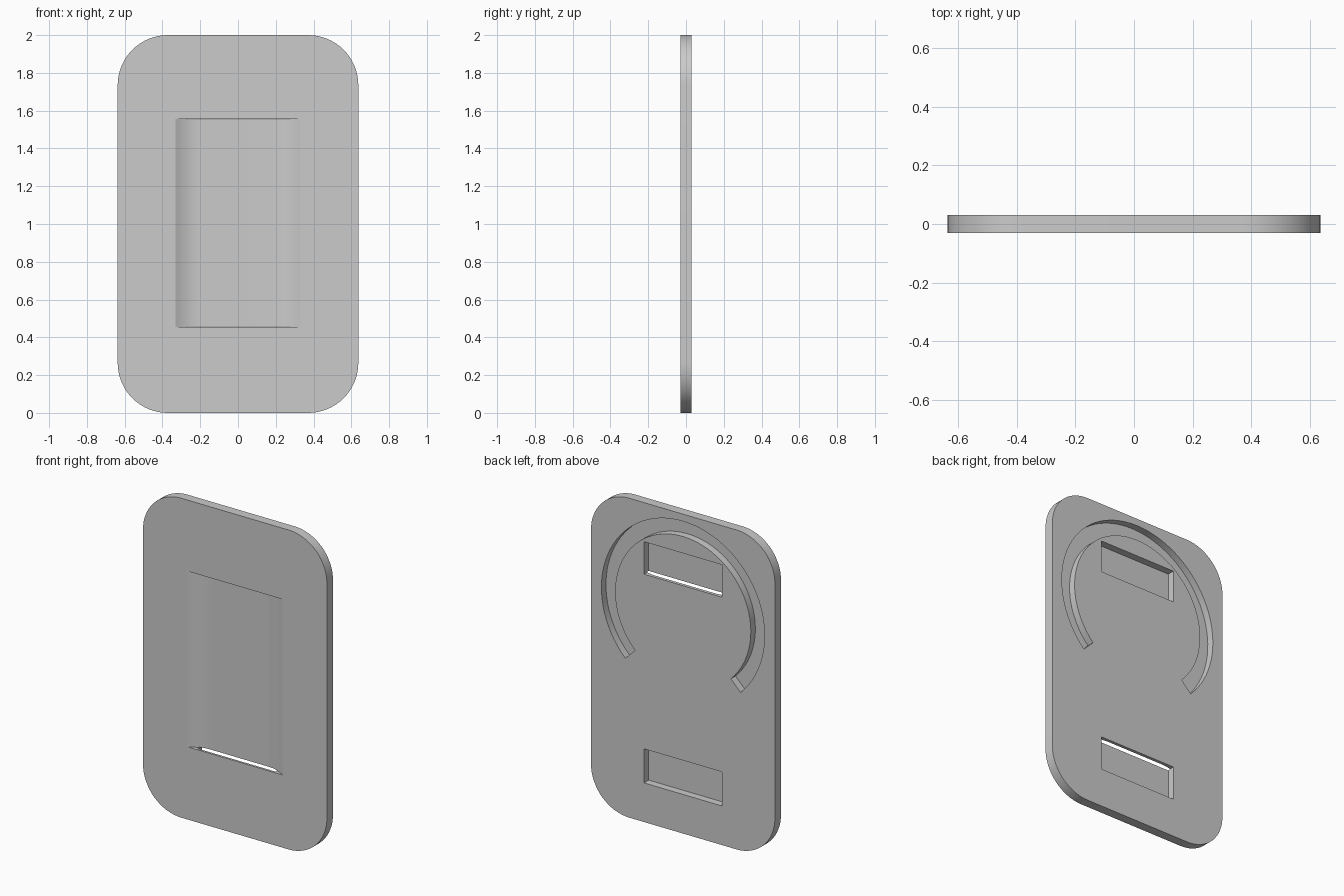
import bpy, bmesh
from math import sin, cos, pi, radians
from mathutils import Vector

cube = bpy.data.objects.get("Cube")
if cube:
    bpy.data.objects.remove(cube, do_unlink=True)

HALF_W, HEIGHT, HALF_T, CORNER = 0.637, 2.0, 0.03, 0.265

grey = bpy.data.materials.new("light grey")
grey.use_nodes = True
colour = (0.6, 0.6, 0.6, 1)
grey.diffuse_color = colour
grey.node_tree.nodes["Principled BSDF"].inputs["Base Color"].default_value = colour


def prism(name, outline, offset):
    """Extrude a closed outline of 3D points along an offset."""
    bm = bmesh.new()
    face = bm.faces.new([bm.verts.new(p) for p in outline])
    new = bmesh.ops.extrude_face_region(bm, geom=[face])["geom"]
    verts = [v for v in new if isinstance(v, bmesh.types.BMVert)]
    bmesh.ops.translate(bm, vec=Vector(offset), verts=verts)
    bmesh.ops.recalc_face_normals(bm, faces=bm.faces)
    mesh = bpy.data.meshes.new(name)
    bm.to_mesh(mesh)
    bm.free()
    mesh.materials.append(grey)
    obj = bpy.data.objects.new(name, mesh)
    bpy.context.collection.objects.link(obj)
    return obj


def arc(cx, cz, r, start, end, steps, y):
    angles = [radians(start + (end - start) * i / steps) for i in range(steps + 1)]
    return [(cx + r * cos(a), y, cz + r * sin(a)) for a in angles]


# Rounded rectangular plate
outline = []
for i, (sx, sz) in enumerate([(1, 1), (-1, 1), (-1, -1), (1, -1)]):
    outline += arc(sx * (HALF_W - CORNER), 1 + sz * (1 - CORNER), CORNER,
                   90 * i, 90 * i + 90, 16, -HALF_T)
plate = prism("plate", outline, (0, 2 * HALF_T, 0))

# Front strap recess: flat floor with curved sides, run along z
FLOOR, INNER, OUTER, STEPS = 0.04, 0.2, 0.33, 8
side = []
for i in range(STEPS + 1):
    t = i / STEPS
    side.append((OUTER - (OUTER - INNER) * t, -HALF_T + FLOOR * (1 - (1 - t) ** 2)))
side.insert(0, (OUTER, -HALF_T - 0.05))
profile = side + [(-x, y) for x, y in reversed(side)]
cutters = [prism("recess_cutter", [(x, y, 0.455) for x, y in profile], (0, 0, 1.1))]

# Back strap slots, opening into both ends of the recess
for name, low, high in (("lower", 0.245, 0.458), ("upper", 1.552, 1.755)):
    box = [(-0.27, -0.016, low), (0.27, -0.016, low), (0.27, -0.016, high), (-0.27, -0.016, high)]
    cutters.append(prism(name + "_slot_cutter", box, (0, 0.1, 0)))

# Open ring groove in the back
groove = arc(0, 1.39, 0.565, -45, 225, 64, -0.015) + arc(0, 1.39, 0.47, 225, -45, 64, -0.015)
cutters.append(prism("ring_groove_cutter", groove, (0, 0.1, 0)))

# Cut the plate, then discard the cutters
for cutter in cutters:
    cutter.hide_render = True
    mod = plate.modifiers.new(cutter.name, 'BOOLEAN')
    mod.operation, mod.solver, mod.object = 'DIFFERENCE', 'EXACT', cutter
bpy.context.view_layer.update()
graph = bpy.context.evaluated_depsgraph_get()
cut_mesh = bpy.data.meshes.new_from_object(plate.evaluated_get(graph))
plate.modifiers.clear()
plate.data = cut_mesh
for cutter in cutters:
    bpy.data.objects.remove(cutter, do_unlink=True)

# Smooth curved walls, keep crisp edges
bpy.ops.object.select_all(action='DESELECT')
plate.select_set(True)
bpy.context.view_layer.objects.active = plate
bpy.ops.object.shade_smooth_by_angle(angle=radians(25))
